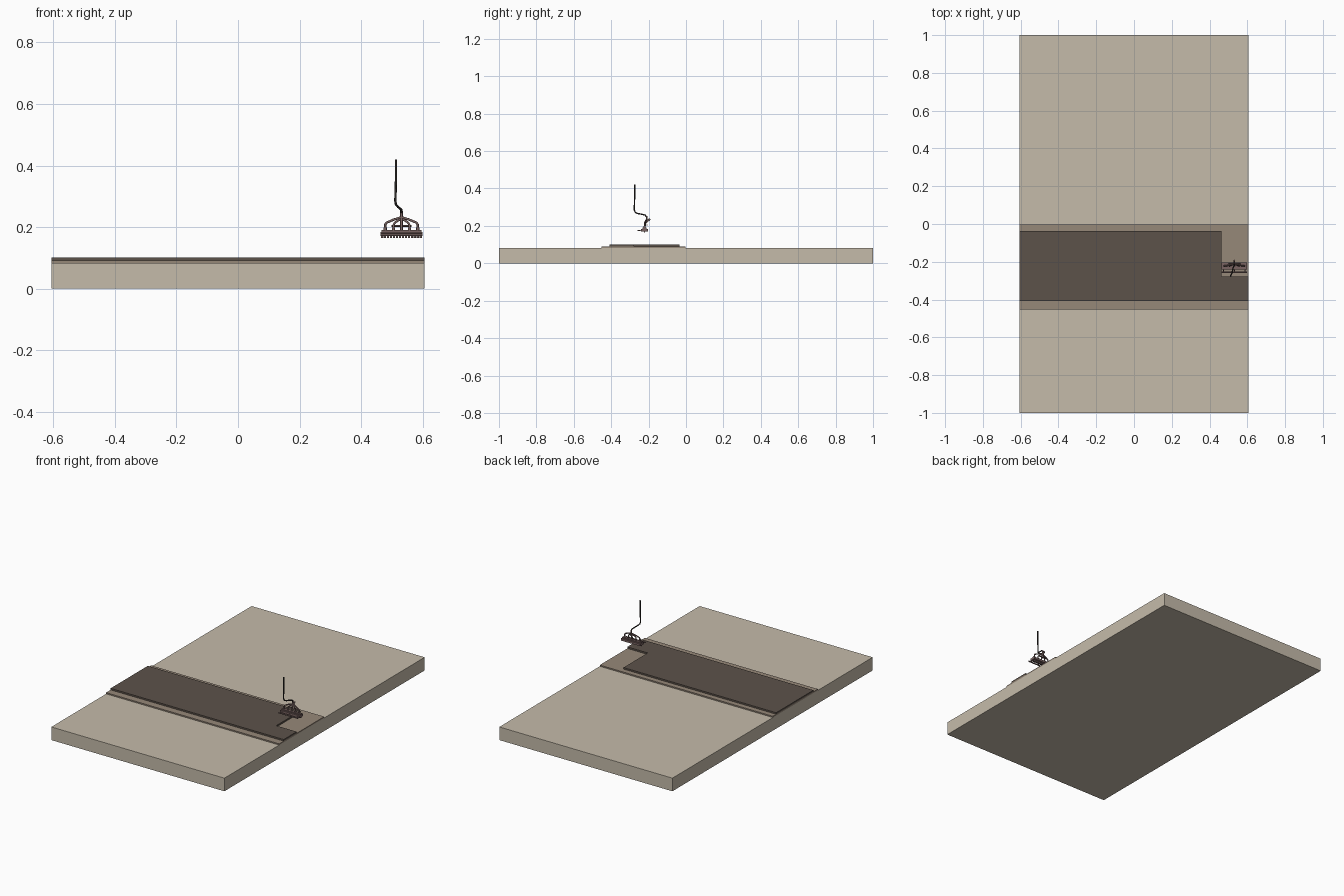
import bpy, bmesh, math
from mathutils import Vector

if "Cube" in bpy.data.objects:
    bpy.data.objects.remove(bpy.data.objects["Cube"])


def srgb(r, g, b):
    f = lambda c: (c / 12.92) if c <= 0.04045 else ((c + 0.055) / 1.055) ** 2.4
    return (f(r / 255), f(g / 255), f(b / 255), 1)


def material(name, rgb):
    m = bpy.data.materials.new(name)
    m.diffuse_color = srgb(*rgb)
    m.use_nodes = True
    m.node_tree.nodes["Principled BSDF"].inputs["Base Color"].default_value = m.diffuse_color
    return m


SAND = material("sand", (197, 187, 170))
GRAVEL = material("gravel brown", (150, 136, 121))
ASPHALT = material("dark asphalt", (92, 82, 74))
MAUVE = material("mauve metal", (122, 100, 98))
BLACK = material("black hose", (48, 44, 42))


def prism(name, outline, z0, z1, mat):
    """Extrude an xy outline from z0 to z1."""
    bm = bmesh.new()
    face = bm.faces.new([bm.verts.new((x, y, z0)) for x, y in outline])
    res = bmesh.ops.extrude_face_region(bm, geom=[face])
    top = [g for g in res["geom"] if isinstance(g, bmesh.types.BMVert)]
    bmesh.ops.translate(bm, vec=(0, 0, z1 - z0), verts=top)
    bmesh.ops.recalc_face_normals(bm, faces=bm.faces)
    mesh = bpy.data.meshes.new(name)
    bm.to_mesh(mesh)
    bm.free()
    mesh.materials.append(mat)
    obj = bpy.data.objects.new(name, mesh)
    bpy.context.collection.objects.link(obj)
    return obj


def box(name, x0, x1, y0, y1, z0, z1, mat):
    return prism(name, [(x0, y0), (x1, y0), (x1, y1), (x0, y1)], z0, z1, mat)


def tube(name, points, radius, mat):
    """Round tube along a polyline."""
    curve = bpy.data.curves.new(name, "CURVE")
    curve.dimensions = "3D"
    curve.bevel_depth = radius
    curve.bevel_resolution = 2
    curve.use_fill_caps = True
    sp = curve.splines.new("POLY")
    sp.points.add(len(points) - 1)
    for p, co in zip(sp.points, points):
        p.co = (*co, 1)
    curve.materials.append(mat)
    obj = bpy.data.objects.new(name, curve)
    bpy.context.collection.objects.link(obj)
    return obj


# Ground slab and the two road layers
W = 0.605
box("ground_slab", -W, W, -1, 1, 0, 0.083, SAND)
box("gravel_layer", -W, W, -0.453, -0.003, 0.083, 0.091, GRAVEL)
prism("asphalt_layer",
      [(-W, -0.408), (W, -0.408), (W, -0.278), (0.462, -0.278),
       (0.462, -0.036), (-W, -0.036)], 0.091, 0.101, ASPHALT)

# Spray bar hanging over the end of the asphalt
CX, CY = 0.531, -0.222
X0, X1 = 0.463, 0.599
box("spray_bar", X0, X1, CY - 0.018, CY + 0.018, 0.171, 0.184, MAUVE)
box("spray_bar_ridge", X0 + 0.003, X1 - 0.003, CY - 0.01, CY + 0.01, 0.184, 0.19, MAUVE)
tube("front_rod", [(X0, -0.256, 0.175), (X1, -0.256, 0.175)], 0.004, MAUVE)
for x in (X0 + 0.012, CX, X1 - 0.012):
    tube("rod_bracket", [(x, -0.256, 0.175), (x, CY - 0.016, 0.177)], 0.0025, MAUVE)

# Nozzles under the bar
for i in range(14):
    x = X0 + 0.005 + i * (X1 - X0 - 0.01) / 13
    tube("nozzle", [(x, CY, 0.172), (x, CY, 0.164)], 0.0038, MAUVE)

# Branching feed pipes, mirrored about the bar's middle
for s in (-1, 1):
    tube("outer_feed_pipe",
         [(CX + s * dx, y, z) for dx, y, z in
          ((0.053, CY, 0.187), (0.053, CY, 0.208), (0.049, CY, 0.214),
           (0.026, CY + 0.004, 0.224), (0, CY + 0.01, 0.232))], 0.0038, MAUVE)
    tube("inner_feed_pipe",
         [(CX + s * dx, y, z) for dx, y, z in
          ((0.026, CY, 0.187), (0.026, CY, 0.206), (0.022, CY + 0.002, 0.214),
           (0.01, CY + 0.006, 0.222), (0, CY + 0.01, 0.227))], 0.0035, MAUVE)
    for dx in (0.026, 0.053):
        tube("pipe_collar", [(CX + s * dx, CY, 0.188), (CX + s * dx, CY, 0.198)], 0.0055, MAUVE)
tube("centre_feed_pipe",
     [(CX, CY, 0.187), (CX, CY + 0.004, 0.21), (CX, CY + 0.012, 0.235),
      (CX, CY + 0.012, 0.252)], 0.0045, MAUVE)
tube("valve", [(CX, CY + 0.008, 0.218), (CX, CY + 0.03, 0.238)], 0.005, MAUVE)
tube("cross_pipe", [(CX - 0.032, CY + 0.014, 0.204), (CX + 0.032, CY + 0.014, 0.204)], 0.003, MAUVE)

# Supply hose rising above the bar
tube("supply_hose",
     [(0.513, -0.275, 0.42), (0.513, -0.275, 0.35), (0.511, -0.276, 0.285),
      (0.513, -0.272, 0.273), (0.519, -0.258, 0.266), (0.524, -0.235, 0.262),
      (0.53, -0.217, 0.257), (CX, -0.21, 0.245)], 0.0038, BLACK)
for o in bpy.data.objects:
    if o.type == "CURVE":
        for sp in o.data.splines:
            sp.use_smooth = True
